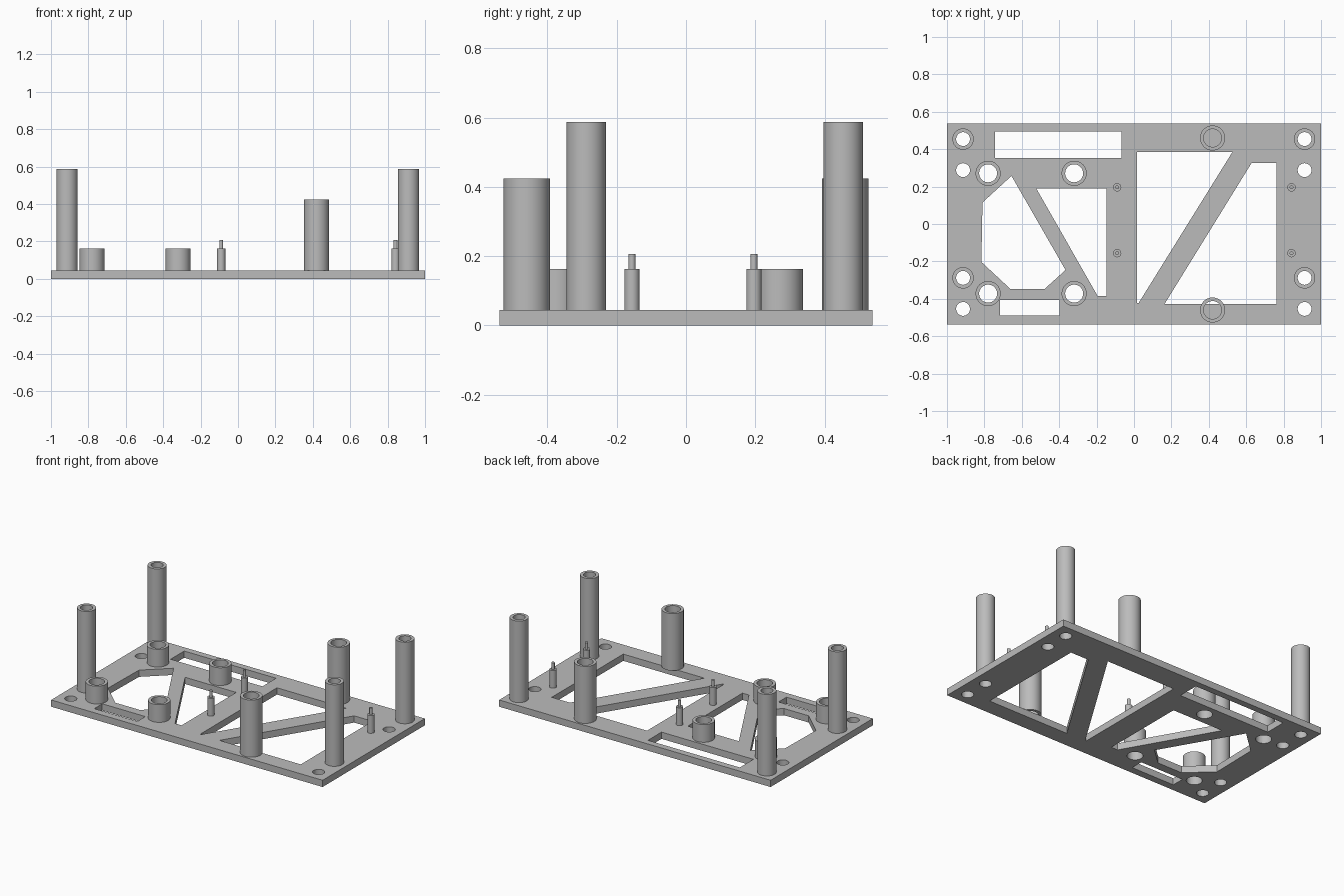
import bpy, bmesh, math
from mathutils import Matrix

if "Cube" in bpy.data.objects:
    bpy.data.objects.remove(bpy.data.objects["Cube"])

T = 0.045          # plate thickness
SEG = 40
grey = bpy.data.materials.new("plain grey")
grey.diffuse_color = (0.5, 0.5, 0.5, 1)
grey.use_nodes = True
grey.node_tree.nodes["Principled BSDF"].inputs["Base Color"].default_value = grey.diffuse_color


def circle(x, y, r):
    return [(x + r * math.cos(2 * math.pi * i / SEG), y + r * math.sin(2 * math.pi * i / SEG))
            for i in range(SEG)]


def rect(x0, x1, y0, y1):
    return [(x0, y0), (x1, y0), (x1, y1), (x0, y1)]


def plate(name, outlines):
    """Flat plate: the first outline is the edge, the others are openings."""
    cu = bpy.data.curves.new(name, 'CURVE')
    cu.dimensions, cu.fill_mode, cu.extrude = '2D', 'BOTH', T / 2
    for pts in outlines:
        sp = cu.splines.new('POLY')
        sp.points.add(len(pts) - 1)
        for p, (x, y) in zip(sp.points, pts):
            p.co = (x, y, 0, 1)
        sp.use_cyclic_u = True
    ob = bpy.data.objects.new(name, cu)
    bpy.context.collection.objects.link(ob)
    bpy.ops.object.select_all(action='DESELECT')
    ob.select_set(True)
    bpy.context.view_layer.objects.active = ob
    bpy.ops.object.convert(target='MESH')
    ob = bpy.context.object
    bm = bmesh.new()
    bm.from_mesh(ob.data)
    bmesh.ops.translate(bm, vec=(0, 0, T / 2), verts=bm.verts)
    bmesh.ops.remove_doubles(bm, verts=bm.verts, dist=1e-5)
    bmesh.ops.recalc_face_normals(bm, faces=bm.faces)
    for f in bm.faces:
        f.smooth = False
        f.material_index = 0
    bm.to_mesh(ob.data)
    bm.free()
    ob.data.materials.clear()
    ob.data.materials.append(grey)


def lathe(name, x, y, profile, closed):
    """Turn an (r, z) profile about a vertical axis at x, y."""
    bm = bmesh.new()
    vs = [bm.verts.new((r, 0, z)) for r, z in profile]
    edges = [bm.edges.new(p) for p in zip(vs, vs[1:])]
    if closed:
        edges.append(bm.edges.new((vs[-1], vs[0])))
    bmesh.ops.spin(bm, geom=vs + edges, cent=(0, 0, 0), axis=(0, 0, 1),
                   angle=2 * math.pi, steps=SEG, use_merge=True)
    bmesh.ops.remove_doubles(bm, verts=bm.verts, dist=1e-5)
    bmesh.ops.recalc_face_normals(bm, faces=bm.faces)
    bmesh.ops.transform(bm, matrix=Matrix.Translation((x, y, 0)), verts=bm.verts)
    me = bpy.data.meshes.new(name)
    bm.to_mesh(me)
    bm.free()
    me.materials.append(grey)
    ob = bpy.data.objects.new(name, me)
    bpy.context.collection.objects.link(ob)
    bpy.ops.object.select_all(action='DESELECT')
    ob.select_set(True)
    bpy.context.view_layer.objects.active = ob
    bpy.ops.object.shade_smooth_by_angle(angle=math.radians(35))


def tube(name, x, y, ro, ri, top):
    lathe(name, x, y, [(ri, T), (ro, T), (ro, top), (ri, top)], True)


# Positions of the upright parts
tall = [(x, y) for x in (-0.914, 0.912) for y in (0.454, -0.288)]
screw = [(x, y) for x in (-0.914, 0.912) for y in (0.288, -0.454)]
short = [(x, y) for x in (-0.78, -0.32) for y in (0.271, -0.372)]
middle = [(0.42, 0.46), (0.42, -0.46)]
pins = [(x, y) for x in (-0.09, 0.842) for y in (0.196, -0.156)]

# Base plate with its cut-outs and through holes
plate("base_plate", [
    rect(-1, 1, -0.538, 0.538),
    rect(-0.743, -0.066, 0.352, 0.495),
    rect(-0.716, -0.398, -0.49, -0.406),
    [(-0.655, 0.257), (-0.366, -0.246), (-0.479, -0.348), (-0.66, -0.348),
     (-0.816, -0.203), (-0.81, 0.115)],
    [(-0.523, 0.191), (-0.147, 0.191), (-0.147, -0.384), (-0.195, -0.384)],
    [(0.017, 0.386), (0.527, 0.386), (0.025, -0.422), (0.017, -0.422)],
    [(0.628, 0.325), (0.762, 0.325), (0.762, -0.428), (0.163, -0.428)],
    *[circle(x, y, 0.037) for x, y in tall + screw],
    *[circle(x, y, 0.048) for x, y in short],
])

# Hollow posts
for x, y in tall:
    tube("tall_post", x, y, 0.057, 0.037, 0.588)
for x, y in middle:
    tube("middle_post", x, y, 0.067, 0.048, 0.425)
for x, y in short:
    tube("short_standoff", x, y, 0.067, 0.048, 0.163)

# Stepped locating pins
for x, y in pins:
    lathe("locating_pin", x, y, [(0, T), (0.022, T), (0.022, 0.163), (0.01, 0.163),
                                 (0.01, 0.207), (0, 0.207)], False)
